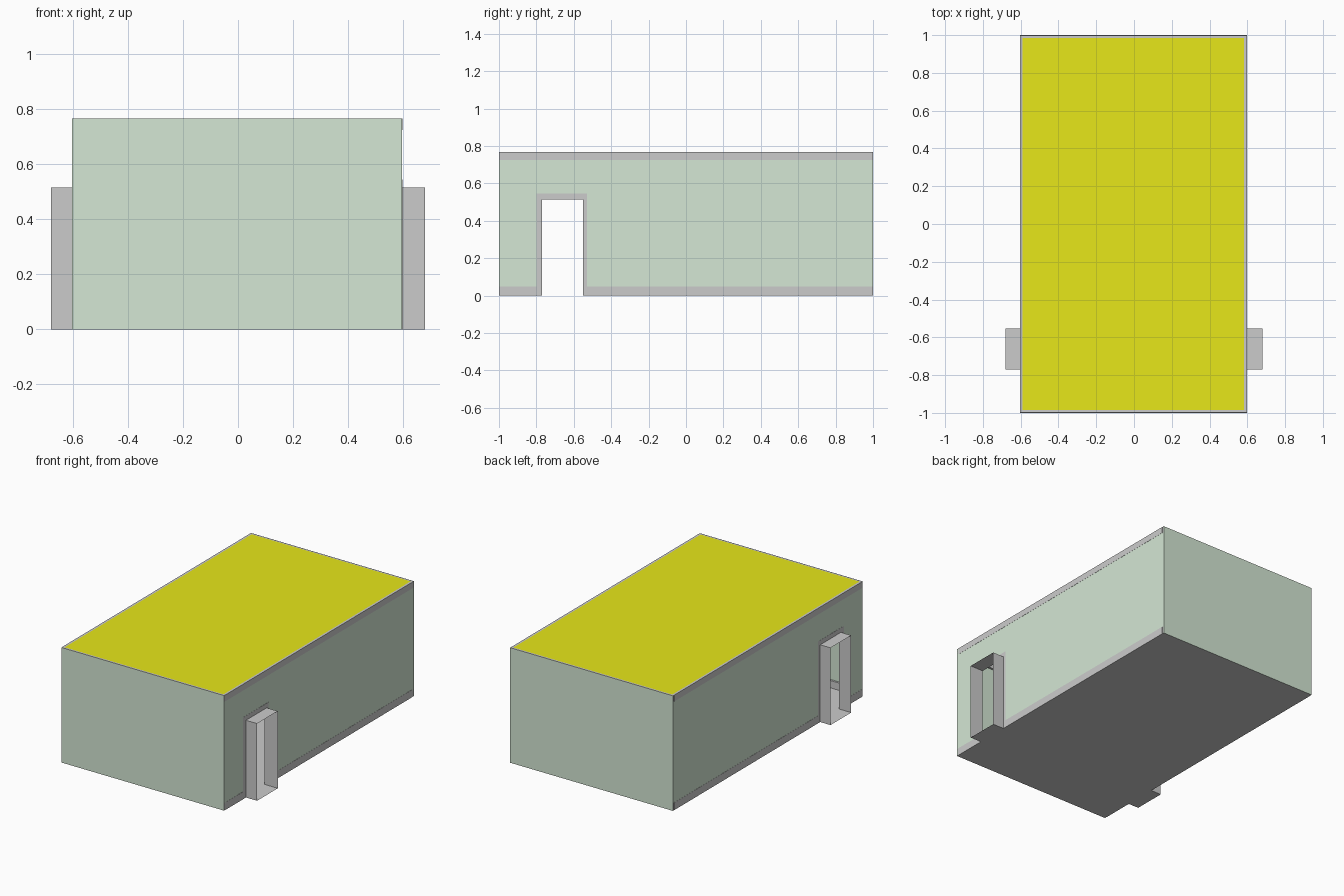
import bpy

if "Cube" in bpy.data.objects:
    bpy.data.objects.remove(bpy.data.objects["Cube"])

X0, X1, Y, H = -0.603, 0.597, 1.0, 0.767   # room extents
T = 0.014                                  # trim thickness
BASE, CROWN = 0.05, 0.725                  # baseboard top, crown bottom
FY0, FY1, FZ = -0.80, -0.53, 0.545         # outer edge of door trim
DY0, DY1, DZ = -0.77, -0.552, 0.515        # clear doorway
TUNNEL = 0.68


def material(name, rgb):
    m = bpy.data.materials.new(name)
    m.diffuse_color = (*rgb, 1)
    m.use_nodes = True
    m.node_tree.nodes["Principled BSDF"].inputs["Base Color"].default_value = m.diffuse_color
    return m


green = material("green_paint", (0.66, 0.80, 0.66))
yellow = material("yellow_paint", (0.80, 0.80, 0.01))


def mesh(name, verts, faces, mat=None):
    me = bpy.data.meshes.new(name)
    me.from_pydata(verts, [], faces)
    me.update()
    ob = bpy.data.objects.new(name, me)
    bpy.context.collection.objects.link(ob)
    if mat:
        me.materials.append(mat)
    return ob


def sheet(name, verts, mat=None):
    return mesh(name, verts, [tuple(range(len(verts)))], mat)


def box(name, a, b):
    v = [(x, y, z) for x in (a[0], b[0]) for y in (a[1], b[1]) for z in (a[2], b[2])]
    f = [(0, 1, 3, 2), (4, 6, 7, 5), (0, 4, 5, 1), (2, 3, 7, 6), (0, 2, 6, 4), (1, 5, 7, 3)]
    return mesh(name, v, f)


# End walls, with trim just inside them
for name, s in (("front", -1), ("back", 1)):
    y = s * Y
    pts = [(X0, y, 0), (X1, y, 0), (X1, y, H), (X0, y, H)]
    sheet(name + "_wall", pts if s < 0 else pts[::-1], green)
    ya, yb = sorted((y - s * 0.001, y - s * T))
    box(name + "_baseboard", (X0, ya, 0.001), (X1, yb, BASE))
    box(name + "_crown", (X0, ya, CROWN), (X1, yb, H))

# Side walls with doorway, trim and short open passage
for name, x, s in (("left", X0, -1), ("right", X1, 1)):
    profile = [(-Y, 0), (FY0, 0), (FY0, FZ), (FY1, FZ), (FY1, 0), (Y, 0), (Y, H), (-Y, H)]
    if s < 0:
        profile.reverse()
    sheet(name + "_wall", [(x, y, z) for y, z in profile], green)

    xa, xb = sorted((x + s * 0.001, x - s * T))
    box(name + "_crown", (xa, -Y + T, CROWN), (xb, Y - T, H))
    box(name + "_baseboard_short", (xa, -Y + T, 0), (xb, FY0, BASE))
    box(name + "_baseboard_long", (xa, FY1, 0), (xb, Y - T, BASE))

    # Door trim as an extruded arch
    arch = [(FY0, 0), (FY0, FZ), (FY1, FZ), (FY1, 0), (DY1, 0), (DY1, DZ), (DY0, DZ), (DY0, 0)]
    verts = [(px, y, z) for px in (xa, xb) for y, z in arch]
    quads = [(0, 1, 6, 7), (1, 2, 5, 6), (2, 3, 4, 5)]
    faces = [q[::-1] for q in quads] + [tuple(i + 8 for i in q) for q in quads]
    faces += [(i, (i + 1) % 8, (i + 1) % 8 + 8, i + 8) for i in range(8)]
    mesh(name + "_door_trim", verts, faces)

    # Passage: floor, two sides and lintel
    ring = [(DY0, 0), (DY1, 0), (DY1, DZ), (DY0, DZ)]
    verts = [(px, y, z) for px in (x, s * TUNNEL) for y, z in ring]
    mesh(name + "_passage", verts,
         [(i, (i + 1) % 4, (i + 1) % 4 + 4, i + 4)[::s] for i in range(4)])

# Floor and ceiling
sheet("floor", [(X0, -Y, 0), (X0, Y, 0), (X1, Y, 0), (X1, -Y, 0)])
cx0, cx1, cy = X0 + T, X1 - T, Y - T
sheet("ceiling", [(cx0, -cy, H), (cx1, -cy, H), (cx1, cy, H), (cx0, cy, H)], yellow)
